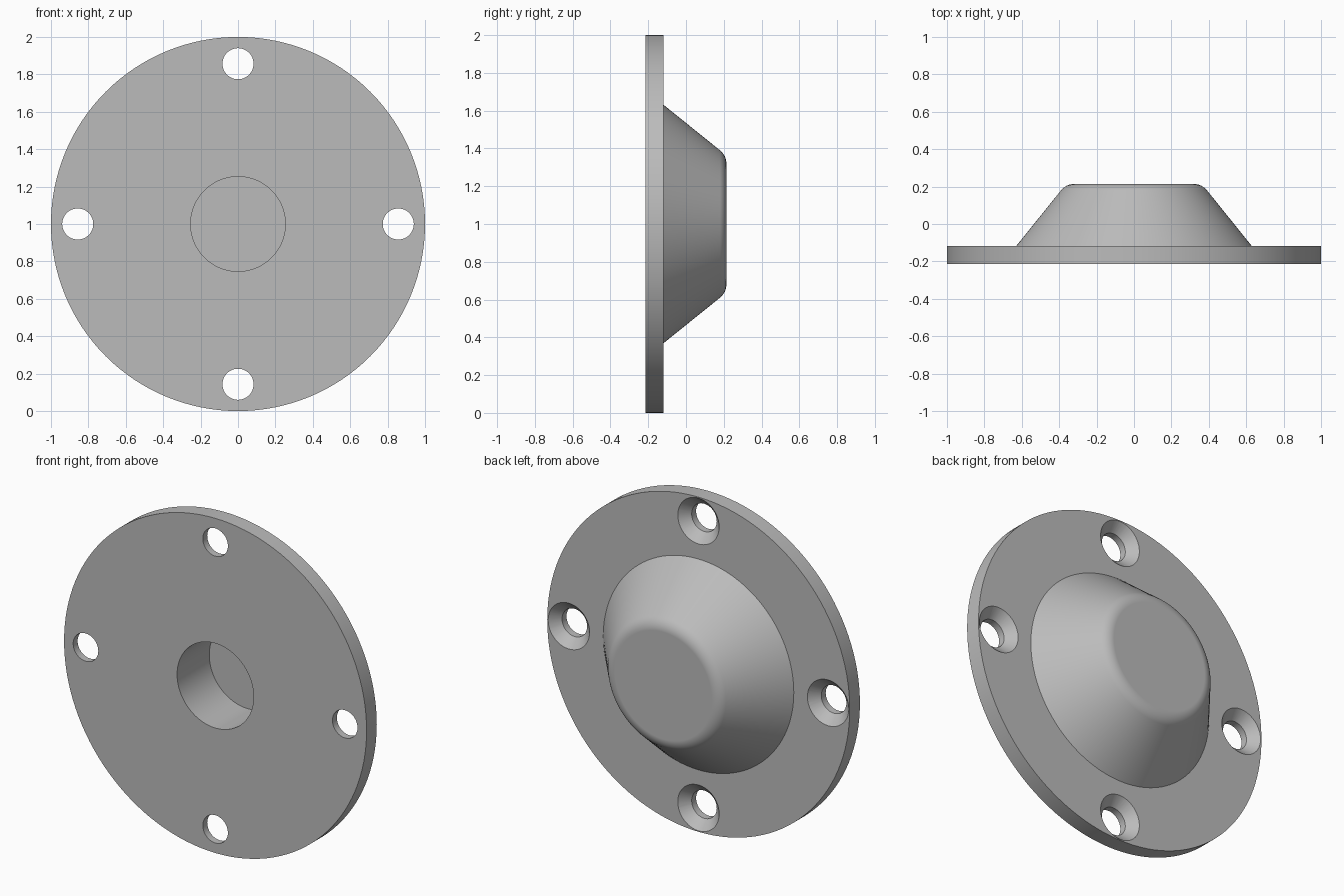
import bpy, bmesh
from math import sin, cos, pi, radians

cube = bpy.data.objects.get("Cube")
if cube:
    bpy.data.objects.remove(cube, do_unlink=True)

FRONT, PLATE_BACK, BACK = -0.214, -0.118, 0.214
SEGMENTS = 128

grey = bpy.data.materials.new("light grey metal")
grey.use_nodes = True
colour = (0.5, 0.5, 0.5, 1)
grey.diffuse_color = colour
grey.node_tree.nodes["Principled BSDF"].inputs["Base Color"].default_value = colour


def lathe(bm, profile, segments, cx=0, cz=1):
    """Turn (radius, y) points about a y-parallel axis and cap both ends."""
    rings = []
    for r, y in profile:
        rings.append([bm.verts.new((cx + r * cos(2 * pi * i / segments), y,
                                    cz + r * sin(2 * pi * i / segments)))
                      for i in range(segments)])
    for a, b in zip(rings, rings[1:]):
        for i in range(segments):
            j = (i + 1) % segments
            bm.faces.new((a[i], a[j], b[j], b[i]))
    bm.faces.new(rings[0])
    bm.faces.new(rings[-1])


def finish(bm, name):
    bmesh.ops.recalc_face_normals(bm, faces=bm.faces)
    mesh = bpy.data.meshes.new(name)
    bm.to_mesh(mesh)
    bm.free()
    mesh.materials.append(grey)
    ob = bpy.data.objects.new(name, mesh)
    bpy.context.collection.objects.link(ob)
    return ob


# Rounded shoulder where the cone meets the flat end of the hub
base_r, corner_r, fillet = 0.63, 0.363, 0.09
turn = radians(51.3)
flat_r = corner_r - fillet * sin(turn / 2) / cos(turn / 2)
steps = 8
shoulder = [(flat_r + fillet * sin(turn * (1 - i / steps)),
             BACK - fillet + fillet * cos(turn * (1 - i / steps)))
            for i in range(steps + 1)]

# Flange, tapered hub and blind centre bore in one turned body
bm = bmesh.new()
bore = [(0.253, 0.09), (0.253, FRONT)]
rim = [(1, FRONT), (1, PLATE_BACK), (base_r, PLATE_BACK)]
lathe(bm, bore + rim + shoulder, SEGMENTS)
body = finish(bm, "flange_with_hub")

# Four countersunk screw holes
bm = bmesh.new()
hole_r, sink_r, over = 0.083, 0.137, 0.02
depth = sink_r - hole_r
for k in range(4):
    a = k * pi / 2
    lathe(bm, [(hole_r, FRONT - over), (hole_r, PLATE_BACK - depth),
               (sink_r, PLATE_BACK), (sink_r, PLATE_BACK + over)],
          48, 0.857 * cos(a), 1 + 0.857 * sin(a))
cutter = finish(bm, "screw_hole_cutter")
cutter.hide_render = True

cut = body.modifiers.new("screw holes", "BOOLEAN")
cut.operation = "DIFFERENCE"
cut.solver = "EXACT"
cut.object = cutter

bpy.ops.object.select_all(action="DESELECT")
body.select_set(True)
bpy.context.view_layer.objects.active = body
bpy.ops.object.modifier_apply(modifier=cut.name)
bpy.data.objects.remove(cutter, do_unlink=True)

# Smooth turned surfaces, crisp machined edges
bpy.ops.object.shade_smooth_by_angle(angle=radians(30))
weighted = body.modifiers.new("flat face normals", "WEIGHTED_NORMAL")
weighted.keep_sharp = True
